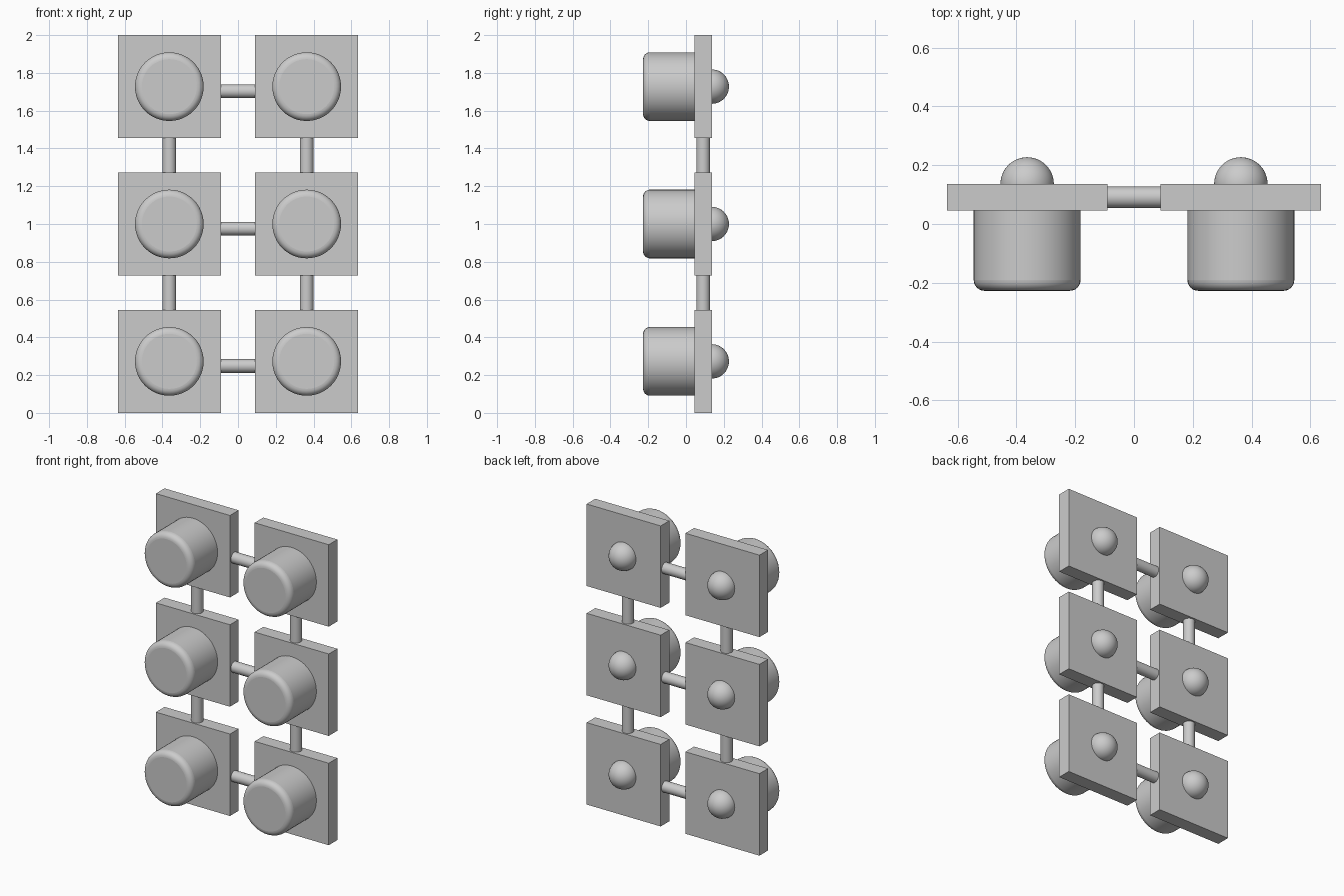
import bpy
import math
from mathutils import Vector

cube = bpy.data.objects.get("Cube")
if cube:
    bpy.data.objects.remove(cube, do_unlink=True)

U = 2 / 22            # module: plate thickness
PLATE = 6 * U
PITCH = 8 * U
Y_MID = U             # middle of the plate thickness
FRONT, BACK = Y_MID - U / 2, Y_MID + U / 2

grey = bpy.data.materials.new("plain_grey")
grey.use_nodes = True
COLOUR = (0.6, 0.6, 0.6, 1)
grey.diffuse_color = COLOUR
grey.node_tree.nodes["Principled BSDF"].inputs["Base Color"].default_value = COLOUR


def finish(name, smooth=True):
    obj = bpy.context.object
    obj.name = name
    obj.data.materials.append(grey)
    if smooth:
        bpy.ops.object.shade_smooth_by_angle(angle=math.radians(35))
    return obj


def rod(name, start, end, radius):
    start, end = Vector(start), Vector(end)
    axis = end - start
    bpy.ops.mesh.primitive_cylinder_add(
        vertices=48, radius=radius, depth=axis.length, location=(start + end) / 2,
        rotation=axis.to_track_quat("Z", "Y").to_euler())
    return finish(name)


def plate(name, x, z):
    bpy.ops.mesh.primitive_cube_add(size=1, location=(x, Y_MID, z))
    bpy.context.object.scale = (PLATE, U, PLATE)
    bpy.ops.object.transform_apply(location=False, rotation=False, scale=True)
    finish(name, smooth=False)


def knob(name, x, z):
    # Plain cylinder with a rounded rim
    obj = rod(name, (x, FRONT, z), (x, FRONT - 3 * U, z), 2 * U)
    bevel = obj.modifiers.new("rounded_rim", "BEVEL")
    bevel.width = 0.4 * U
    bevel.segments = 6
    bevel.limit_method = "ANGLE"
    bevel.angle_limit = math.radians(40)
    # Only the front rim is rounded; the base stays square on the plate
    weight = obj.data.attributes.new("bevel_weight_edge", "FLOAT", "EDGE")
    for edge in obj.data.edges:
        if all(obj.data.vertices[v].co.z > 0 for v in edge.vertices):
            weight.data[edge.index].value = 1
    bevel.limit_method = "WEIGHT"


def dome(name, x, z):
    bpy.ops.mesh.primitive_uv_sphere_add(
        segments=48, ring_count=24, radius=U, location=(x, BACK, z),
        rotation=(math.pi / 2, 0, 0))
    finish(name)


# Two columns of three plates, each with a front knob and a back dome
rows = [("bottom", PLATE / 2), ("middle", PLATE / 2 + PITCH), ("top", PLATE / 2 + 2 * PITCH)]
for side, x in (("right", -PITCH / 2), ("left", PITCH / 2)):
    for row, z in rows:
        label = f"{row}_{side}"
        plate(f"{label}_plate", x, z)
        knob(f"{label}_knob", x, z)
        dome(f"{label}_dome", x, z)
    # Upright links between the rows
    for (row, z), name in zip(rows[:2], ("lower", "upper")):
        rod(f"{name}_{side}_upright_link", (x, Y_MID, z + PLATE / 2 - 0.01),
            (x, Y_MID, z + PITCH - PLATE / 2 + 0.01), 0.4 * U)

# Cross links between the columns, set slightly below the plate centres
for row, z in rows:
    drop = z - 0.27 * U
    rod(f"{row}_cross_link", (-U - 0.01, Y_MID, drop), (U + 0.01, Y_MID, drop), 0.4 * U)
